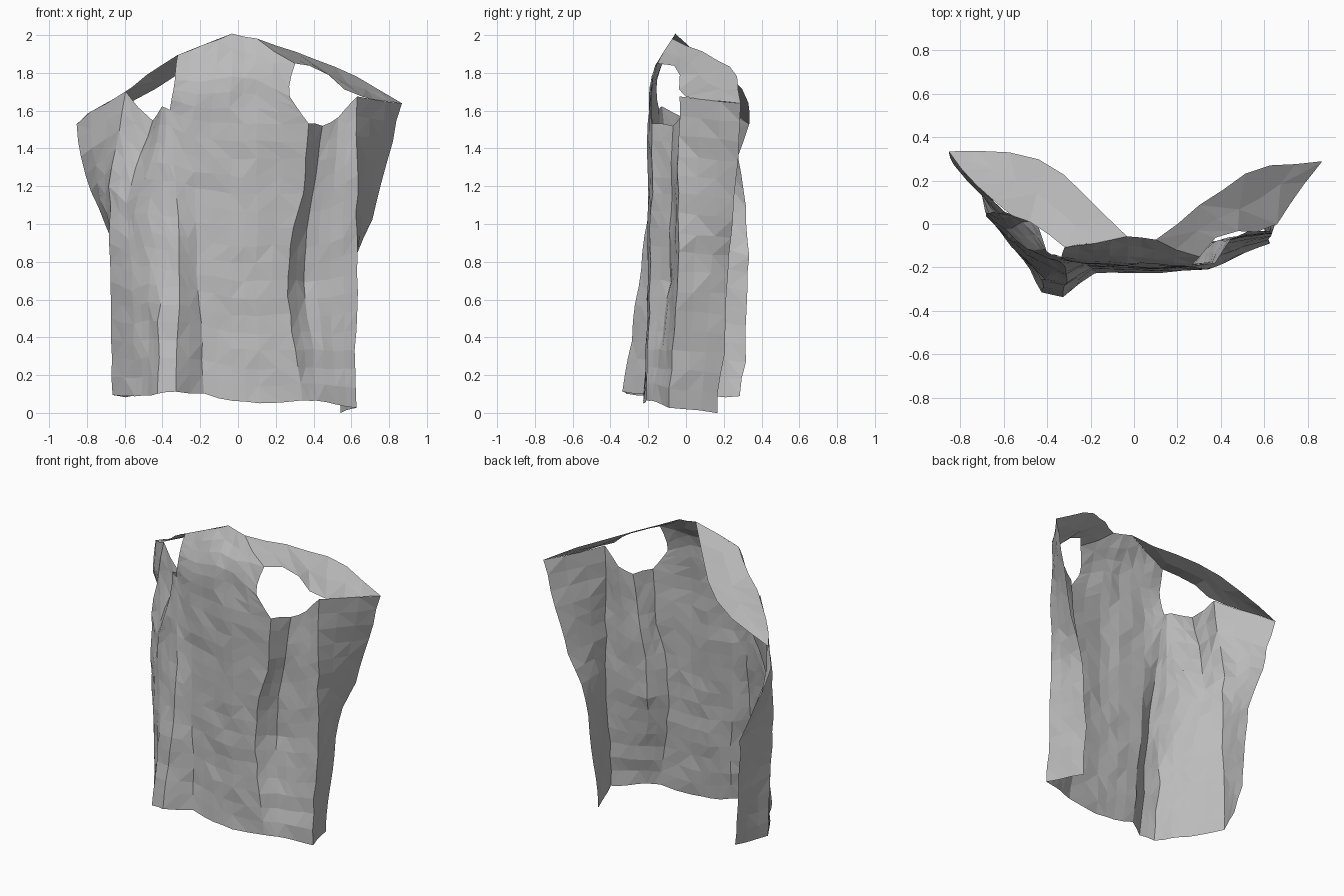
import bpy
import bmesh
import random
from mathutils import Vector, noise

random.seed(4)

old = bpy.data.objects.get("Cube")
if old:
    bpy.data.objects.remove(old, do_unlink=True)

# One plain cloth colour
cloth = bpy.data.materials.new("grey_cloth")
cloth.use_nodes = True
GREY = (.5, .5, .5, 1)
cloth.diffuse_color = GREY
cloth.node_tree.nodes["Principled BSDF"].inputs["Base Color"].default_value = GREY


def resample(path, count):
    """Spread count + 1 points evenly along a polyline."""
    points = [Vector(p) for p in path]
    lengths = [(b - a).length for a, b in zip(points, points[1:])]
    total = sum(lengths)
    result = []
    for step in range(count):
        rest = total * step / count
        for a, b, length in zip(points, points[1:], lengths):
            if rest <= length:
                break
            rest -= length
        result.append(a.lerp(b, rest / length))
    return result + [points[-1]]


def crumple(point, amount):
    """Shift a point by position, so neighbouring panels stay joined."""
    return point + noise.noise_vector(point * 7) * amount


def cloth_panel(name, paths, rows, between=2, amount=.014):
    """Span a crumpled triangle sheet across neighbouring polylines."""
    lines = [resample(p, rows) for p in paths]
    columns = []
    for left, right in zip(lines, lines[1:]):
        for k in range(between):
            columns.append([a.lerp(b, k / between) for a, b in zip(left, right)])
    columns.append(lines[-1])

    bm = bmesh.new()
    grid = [[bm.verts.new(crumple(p, amount)) for p in col] for col in columns]
    for left, right in zip(grid, grid[1:]):
        for j in range(rows):
            a, b, c, d = left[j], right[j], right[j + 1], left[j + 1]
            if random.random() < .5:
                triangles = ((a, b, c), (a, c, d))
            else:
                triangles = ((a, b, d), (b, c, d))
            for triangle in triangles:
                bm.faces.new(triangle)
    bmesh.ops.remove_doubles(bm, verts=bm.verts[:], dist=.001)
    mesh = bpy.data.meshes.new(name)
    bm.to_mesh(mesh)
    bm.free()
    mesh.materials.append(cloth)
    obj = bpy.data.objects.new(name, mesh)
    bpy.context.collection.objects.link(obj)


# Shared shoulder points
right_tip = (-.86, .33, 1.53)
left_tip = (.86, .29, 1.64)
right_strap = (-.6, .05, 1.7)
left_strap = (.63, -.03, 1.67)
right_neck = (-.32, -.11, 1.9)
left_neck = (.3, -.15, 1.85)
neck_right_peak = (-.03, -.06, 2)
neck_left_peak = (.1, -.08, 1.98)

# Shared points where the middle panel meets its upper part
seam_right = (-.36, -.14, 1.6)
seam_crease = (-.24, -.18, 1.55)
seam_middle = (-.04, -.19, 1.53)
seam_centre = (.1, -.2, 1.53)
seam_left = (.37, -.18, 1.53)

# Vertical fold lines, from the hem upwards
right_corner = [(-.66, .07, .09), (-.68, .04, .85), (-.68, .05, 1.2), right_strap]
right_slit = [(-.54, -.12, .09), (-.56, -.1, .8), (-.6, -.03, 1.08), (-.54, 0, 1.3), (-.45, .02, 1.55)]
slit_edge = [(-.48, -.21, .1), (-.47, -.17, .8), (-.56, -.08, 1.08), (-.49, -.11, 1.25), (-.43, -.12, 1.4), (-.4, -.13, 1.62)]
bulge_outer = [(-.42, -.31, .1), (-.42, -.26, .5), (-.37, -.2, .85), (-.4, -.17, 1.1), (-.38, -.14, 1.61)]
bulge_inner = [(-.33, -.33, .11), (-.31, -.25, .7), (-.32, -.2, 1.1), seam_right]
crease = [(-.18, -.22, .1), (-.22, -.19, .8), (-.23, -.17, 1.2), seam_crease]
middle = [(-.03, -.22, .06), (-.04, -.19, .8), seam_middle]
centre = [(.12, -.22, .05), (.1, -.2, .8), seam_centre]
fold_edge = [(.34, -.21, .06), (.26, -.19, .65), (.27, -.19, .9), (.35, -.18, 1.2), seam_left]
valley = [(.42, -.18, .06), (.35, -.09, .65), (.37, -.08, 1), (.42, -.07, 1.3), (.44, -.07, 1.52)]
left_front = [(.52, -.13, .04), (.48, -.06, .8), (.53, -.04, 1.56)]
left_corner = [(.62, -.09, .03), (.63, -.04, .85), (.63, -.04, 1.4), left_strap]

# Right side panel, and the front with its slit below the armhole
right_back_edge = [(-.57, .28, .09), (-.6, .31, .25), (-.64, .33, .85), (-.73, .32, 1.05), (-.84, .28, 1.36), right_tip]
cloth_panel("right_side_panel", [right_back_edge, right_corner], 16, 3)
cloth_panel("right_front_panel", [right_corner, right_slit, slit_edge, bulge_outer, bulge_inner, crease], 16)

# Middle panel with its upper part reaching the neck
cloth_panel("middle_panel", [crease, middle, centre, fold_edge], 16)
cloth_panel("upper_middle_panel", [
    [seam_right, (-.34, -.16, 1.74), right_neck],
    [seam_crease, (-.19, -.18, 1.75), (-.175, -.085, 1.95)],
    [seam_middle, (-.04, -.18, 1.8), neck_right_peak],
    [seam_centre, (.09, -.18, 1.8), neck_left_peak],
    [seam_left, (.26, -.2, 1.7), left_neck],
], 6)

# Left front and side panel
left_back_edge = [(.54, .16, 0), (.56, .21, .4), (.61, .23, .8), (.72, .25, 1.06), (.8, .28, 1.38), left_tip]
cloth_panel("left_front_panel", [fold_edge, valley, left_front, left_corner], 16)
cloth_panel("left_side_panel", [left_corner, left_back_edge], 16, 3)

# Shoulder yokes, each between an armhole edge and a free edge
cloth_panel("right_yoke", [
    [right_neck, (-.45, 0, 1.81), right_strap, right_tip],
    [neck_right_peak, (-.2, .1, 1.88), (-.36, .27, 1.76), (-.5, .33, 1.68), (-.66, .34, 1.6), right_tip],
], 7)
cloth_panel("left_yoke", [
    [neck_left_peak, (.3, .08, 1.91), (.55, .26, 1.82), left_tip],
    [left_neck, (.4, -.04, 1.83), left_strap, left_tip],
], 7)
